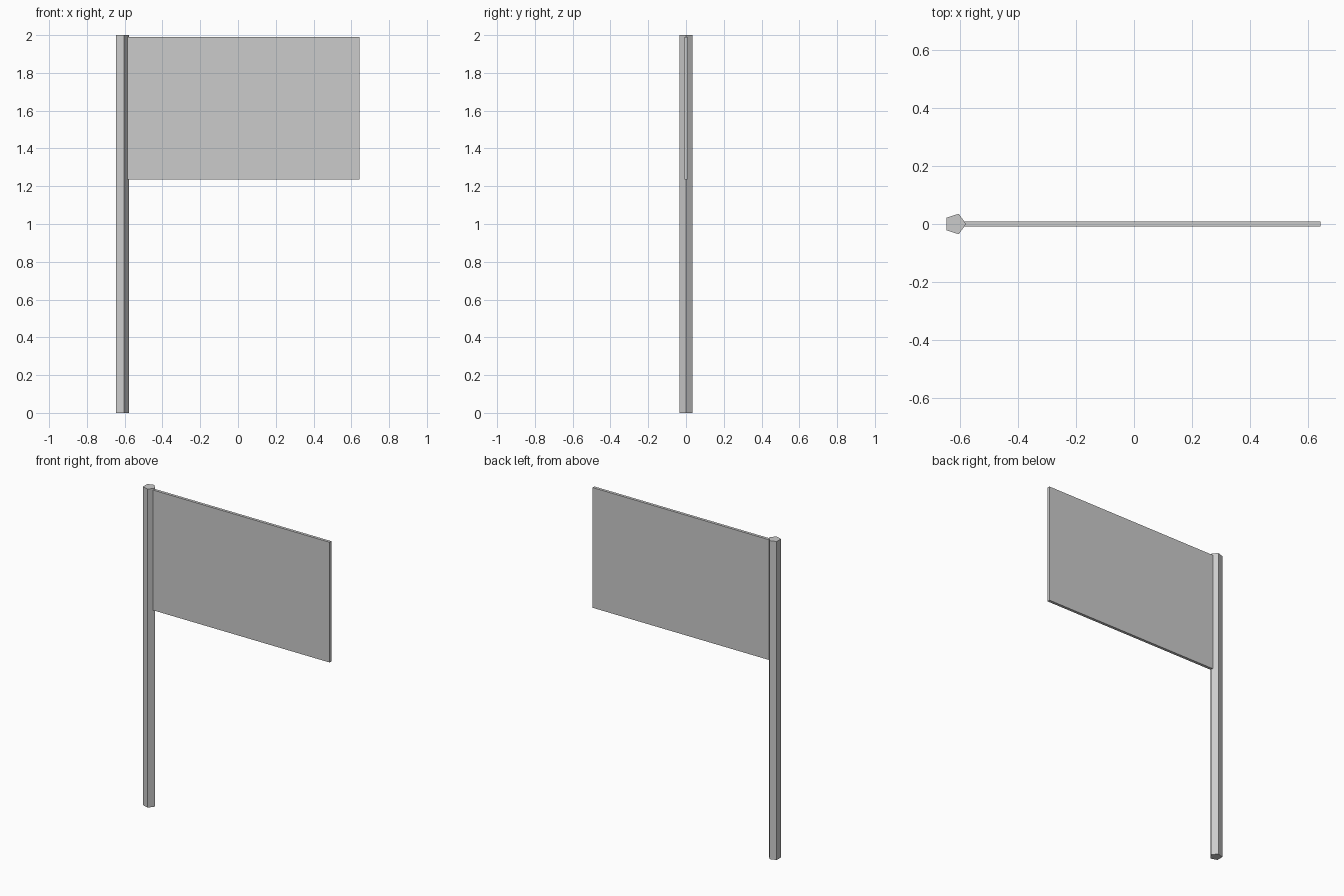
import bpy

# Remove the default cube
cube = bpy.data.objects.get("Cube")
if cube:
    bpy.data.objects.remove(cube, do_unlink=True)

# Single grey for both parts
grey = bpy.data.materials.new("plain grey")
grey.use_nodes = True
colour = (0.6, 0.6, 0.6, 1)
grey.diffuse_color = colour
grey.node_tree.nodes["Principled BSDF"].inputs["Base Color"].default_value = colour


def make_prism(name, outline, bottom, top):
    """Extrude a counter-clockwise outline in XY from bottom to top."""
    n = len(outline)
    verts = [(x, y, z) for z in (bottom, top) for x, y in outline]
    faces = [tuple(reversed(range(n))), tuple(range(n, 2 * n))]
    faces += [(i, (i + 1) % n, n + (i + 1) % n, n + i) for i in range(n)]
    mesh = bpy.data.meshes.new(name)
    mesh.from_pydata(verts, [], faces)
    mesh.materials.append(grey)
    obj = bpy.data.objects.new(name, mesh)
    bpy.context.collection.objects.link(obj)
    return obj


# Five-sided pole with one corner pointing towards the flag
from math import cos, sin, tau
radius, centre = 0.037, -0.608
pole_outline = [(-0.615 + radius * cos(tau * i / 5), radius * sin(tau * i / 5))
                for i in range(5)]
make_prism("pole", pole_outline, 0, 2)

# Thin flag panel, its inner edge set into the pole
half = 0.009
left, right = centre, 0.643
make_prism("flag", [(left, -half), (right, -half), (right, half), (left, half)],
           1.235, 1.99)
